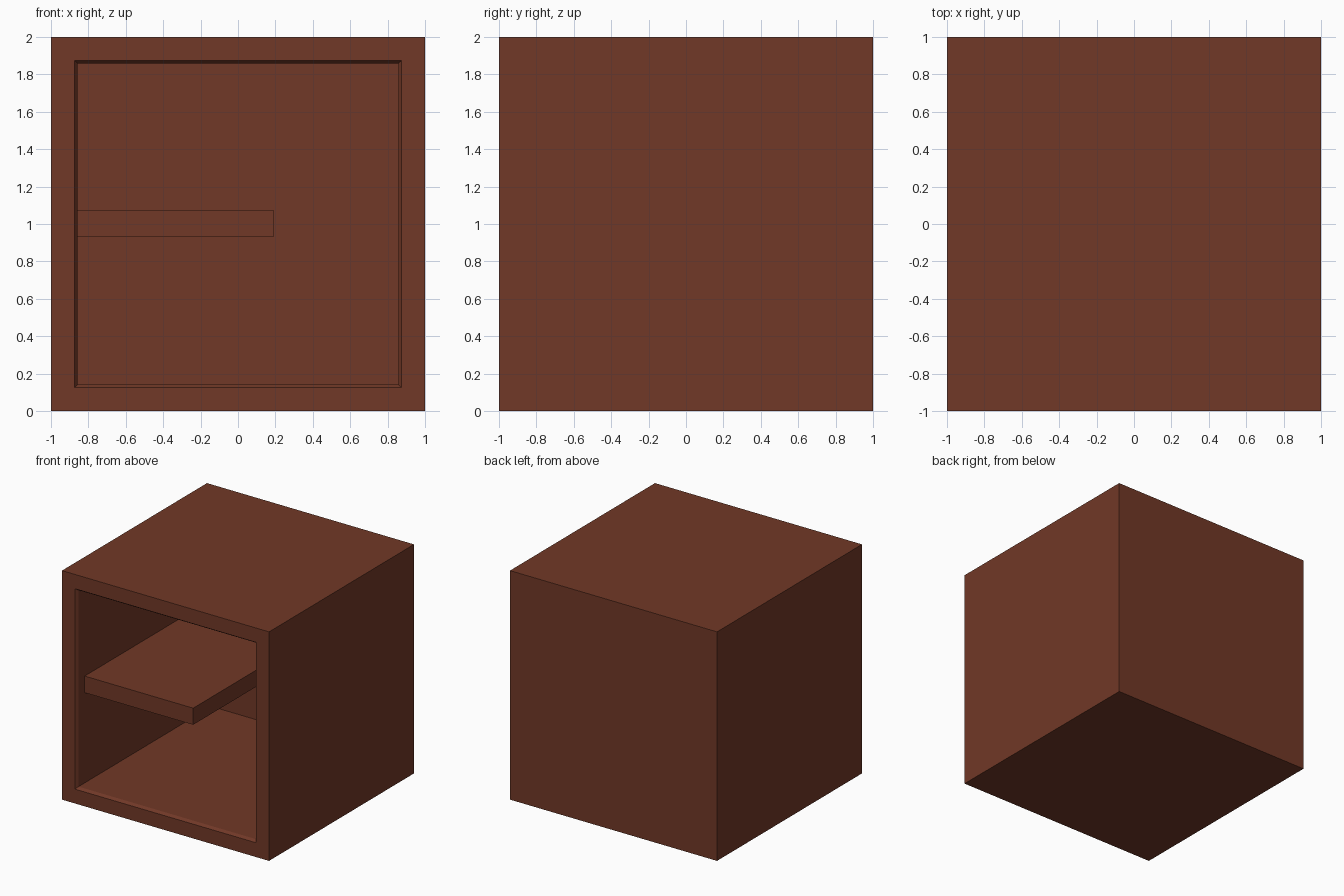
import bpy, bmesh
from mathutils import Vector

if "Cube" in bpy.data.objects:
    bpy.data.objects.remove(bpy.data.objects["Cube"])

wood = bpy.data.materials.new("dark_brown_wood")
wood.diffuse_color = (0.165, 0.04, 0.02, 1)
wood.use_nodes = True
wood.node_tree.nodes["Principled BSDF"].inputs["Base Color"].default_value = wood.diffuse_color


def make_object(name, bm):
    bmesh.ops.recalc_face_normals(bm, faces=bm.faces)
    mesh = bpy.data.meshes.new(name)
    bm.to_mesh(mesh)
    bm.free()
    mesh.materials.append(wood)
    obj = bpy.data.objects.new(name, mesh)
    bpy.context.collection.objects.link(obj)
    return obj


def box(lo, hi):
    bm = bmesh.new()
    bmesh.ops.create_cube(bm, size=1)
    lo, hi = Vector(lo), Vector(hi)
    for v in bm.verts:
        v.co = (lo + hi) / 2 + v.co * (hi - lo)
    return bm


def push_in(bm, face, half, y):
    """Extrude the opening inwards to depth y with the given half width."""
    new = bmesh.ops.extrude_discrete_faces(bm, faces=[face])["faces"][0]
    for v in new.verts:
        v.co.x = half if v.co.x > 0 else -half
        v.co.z = 1 + (half if v.co.z > 1 else -half)
        v.co.y = y
    return new


# Cabinet: a cube hollowed from the front, with a small chamfer at the opening
bm = box((-1, -1, 0), (1, 1, 2))
face = min(bm.faces, key=lambda f: f.calc_center_median().y)
for half, y in ((0.875, -1), (0.858, -0.975), (0.858, 0.858)):
    face = push_in(bm, face, half, y)
make_object("cabinet", bm)

# Shelf: attached to the left and back walls
make_object("shelf", box((-0.858, -0.89, 0.93), (0.19, 0.858, 1.075)))
